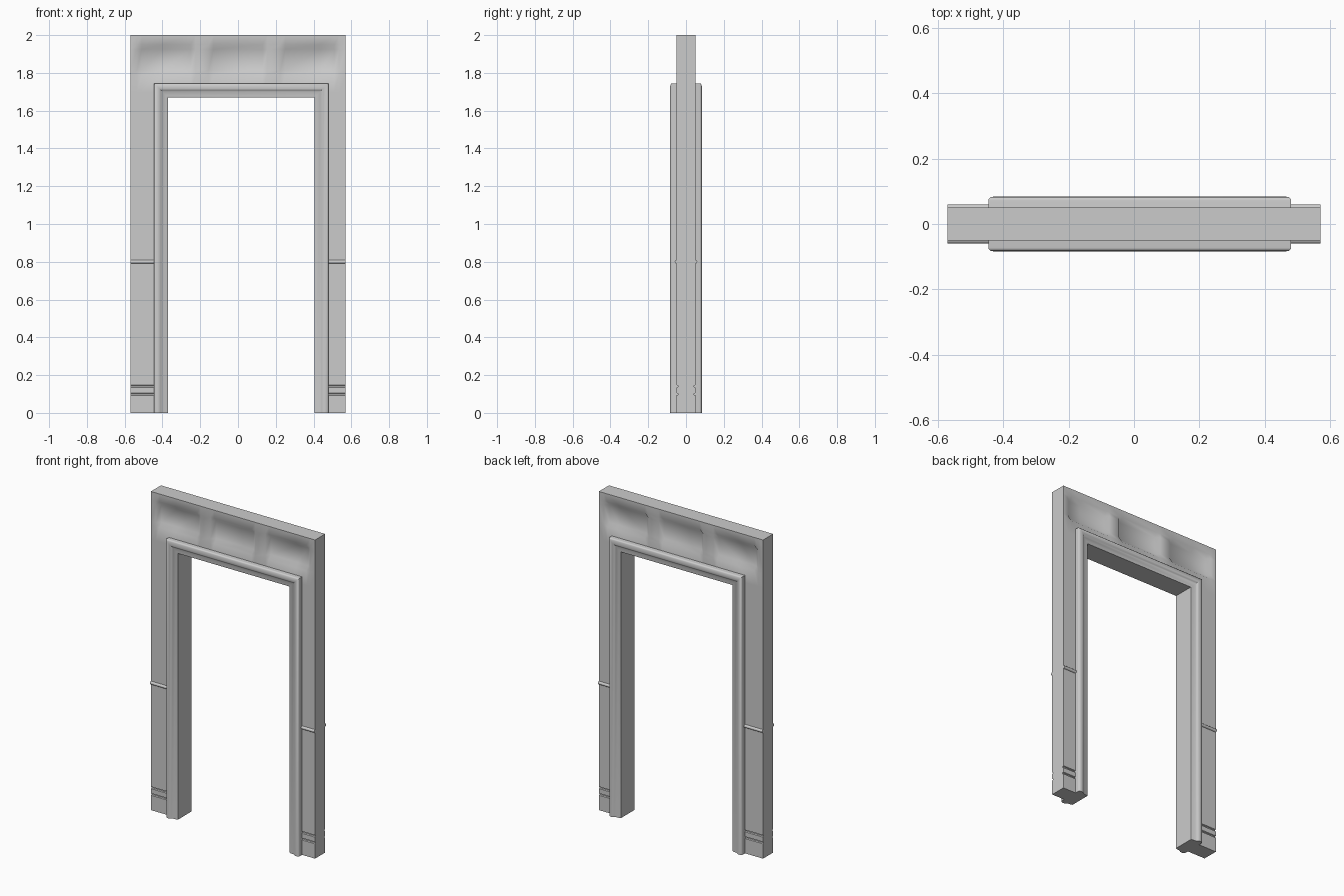
import bpy, bmesh, math

cube = bpy.data.objects.get("Cube")
if cube:
    bpy.data.objects.remove(cube, do_unlink=True)

grey = bpy.data.materials.new("plain grey")
grey.use_nodes = True
colour = (0.6, 0.6, 0.6, 1)
grey.diffuse_color = colour
grey.node_tree.nodes["Principled BSDF"].inputs["Base Color"].default_value = colour

WALL_X, WALL_TOP, HALF = 0.57, 2.0, 0.05
LEFT, RIGHT, HEAD = -0.37, 0.405, 1.67      # clear opening
OVERLAP = 0.03                               # wall edge sits inside the casing
PANELS = (-0.38, 0.0, 0.38)                  # panel centres
PANEL_W, PANEL_LOW, PANEL_HIGH, SLOPE, DEPTH = 0.155, 1.79, 1.95, 0.025, 0.02


def finish(name, bm, angle):
    bmesh.ops.recalc_face_normals(bm, faces=bm.faces)
    mesh = bpy.data.meshes.new(name)
    bm.to_mesh(mesh)
    bm.free()
    mesh.materials.append(grey)
    obj = bpy.data.objects.new(name, mesh)
    bpy.context.collection.objects.link(obj)
    bpy.ops.object.select_all(action="DESELECT")
    obj.select_set(True)
    bpy.context.view_layer.objects.active = obj
    bpy.ops.object.shade_smooth_by_angle(angle=math.radians(angle))
    return obj


# Wall relief by height: skirting grooves and a rounded dado rail
relief = {0: HALF}
for groove in (0.099, 0.141):
    relief.update({groove - 0.006: HALF, groove - 0.003: HALF - 0.007,
                   groove + 0.003: HALF - 0.007, groove + 0.006: HALF})
for i in range(7):
    t = math.pi * i / 6
    relief[0.8 - 0.01 * math.cos(t)] = HALF + 0.01 * math.sin(t)
for z in (HEAD + OVERLAP, PANEL_LOW, PANEL_LOW + SLOPE,
          PANEL_HIGH - SLOPE, PANEL_HIGH, WALL_TOP):
    relief[z] = HALF
zs = sorted(relief)
hole = (LEFT - OVERLAP, RIGHT + OVERLAP)
xs = sorted({-WALL_X, WALL_X, *hole} |
            {c + s * w for c in PANELS for s in (-1, 1) for w in (PANEL_W, PANEL_W - SLOPE)})


def depth(x, z):
    inset = max(min(PANEL_W - abs(x - c), z - PANEL_LOW, PANEL_HIGH - z) for c in PANELS)
    return relief[z] - DEPTH * min(max(inset / SLOPE, 0), 1)


# Front skin of the wall, with the doorway left out
bm = bmesh.new()
grid = [[bm.verts.new((x, -depth(x, z), z)) for x in xs] for z in zs]
for j in range(len(zs) - 1):
    for i in range(len(xs) - 1):
        in_hole = zs[j + 1] <= HEAD + OVERLAP and hole[0] <= xs[i] and xs[i + 1] <= hole[1]
        if not in_hole:
            bm.faces.new((grid[j][i], grid[j][i + 1], grid[j + 1][i + 1], grid[j + 1][i]))
bmesh.ops.delete(bm, geom=[v for v in bm.verts if not v.link_faces], context="VERTS")

# Side walls back to the centre plane, then the rear half by mirroring
rim = bmesh.ops.extrude_edge_only(bm, edges=[e for e in bm.edges if e.is_boundary])
for v in rim["geom"]:
    if isinstance(v, bmesh.types.BMVert):
        v.co.y = 0
half = bm.verts[:] + bm.edges[:] + bm.faces[:]
bmesh.ops.mirror(bm, geom=half, axis="Y", merge_dist=0.0001)
bmesh.ops.remove_doubles(bm, verts=bm.verts, dist=0.0001)
finish("wall", bm, 50)

# Door casing: moulded section (distance from opening, depth) swept with mitres
section = [(0, 0.066), (0.01, 0.070), (0.03, 0.072), (0.038, 0.077), (0.046, 0.083),
           (0.056, 0.084), (0.068, 0.082), (0.074, 0.077), (0.075, 0.072)]
section += [(u, -y) for u, y in reversed(section)]
bm = bmesh.new()
rings = [[bm.verts.new(p) for p in ((LEFT - u, y, 0), (LEFT - u, y, HEAD + u),
                                    (RIGHT + u, y, HEAD + u), (RIGHT + u, y, 0))]
         for u, y in section]
for a, b in zip(rings, rings[1:] + rings[:1]):
    for k in range(3):
        bm.faces.new((a[k], a[k + 1], b[k + 1], b[k]))
for end in (0, 3):
    bm.faces.new([ring[end] for ring in rings])
finish("door_casing", bm, 40)
